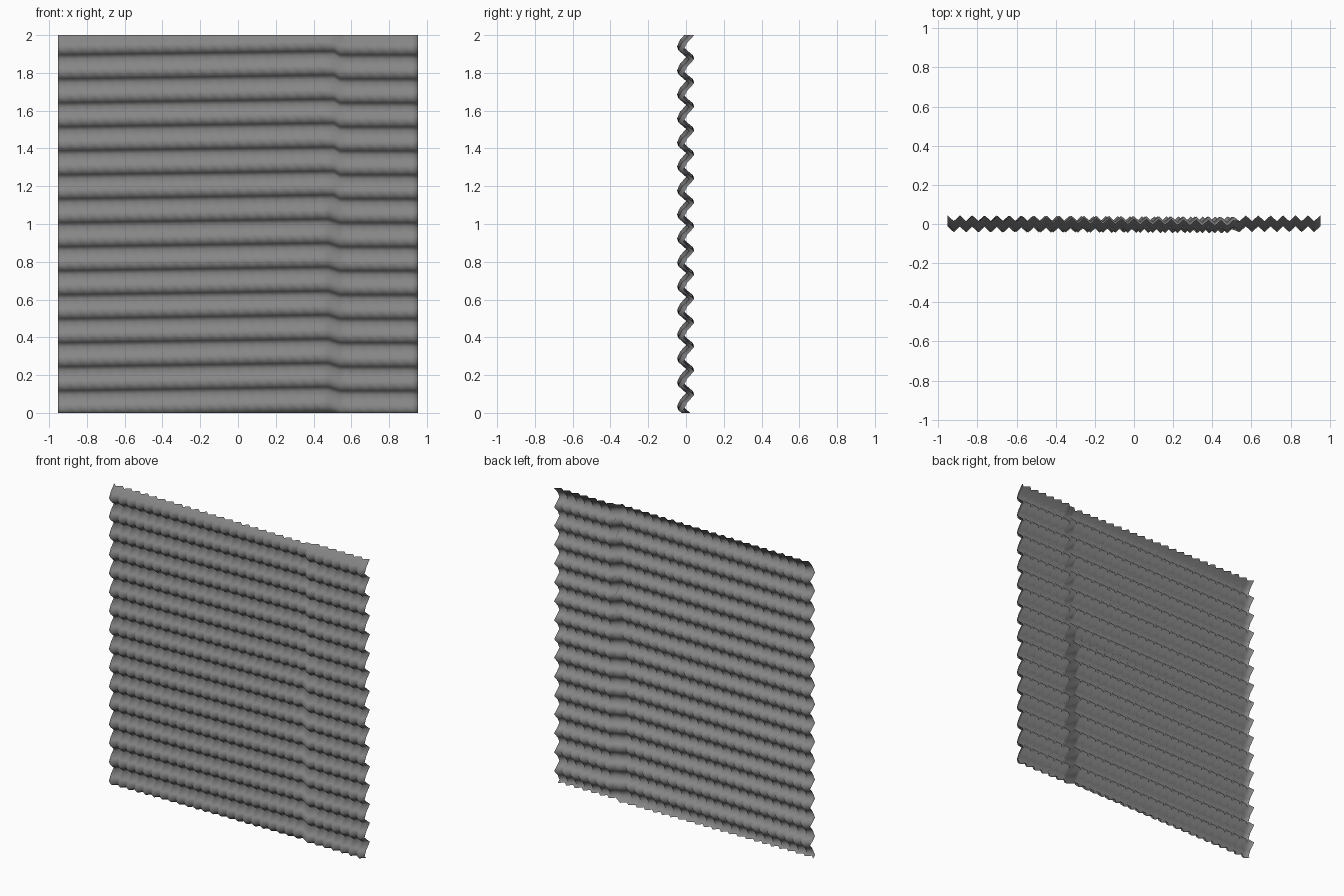
import bpy, bmesh

if "Cube" in bpy.data.objects:
    bpy.data.objects.remove(bpy.data.objects["Cube"])

WIDTH, HEIGHT = 1.905, 2.0
COLS = 30                 # vertical pleats
ROW = 0.127               # pitch of the horizontal courses
SEAM_X, SEAM_Z = 0.52, 1.1
FOLD = WIDTH / COLS / 2

# one course, going down: (fraction of pitch, depth; + is back)
COURSE = [(0, 0.5), (0.34, -0.2), (0.62, -0.5), (0.82, 0.0), (1, 0.5)]


def course_depth(p):
    p %= 1.0
    for (p0, d0), (p1, d1) in zip(COURSE, COURSE[1:]):
        if p <= p1:
            return d0 + (d1 - d0) * (p - p0) / (p1 - p0)


# levels of the fold lines, measured down from the top in pitches
levels = [n + p for n in range(-1, 17) for p, _ in COURSE[:-1]]

# pleated panel: one folded sheet, vertices only on the folds
bm = bmesh.new()
grid = []
for i in range(2 * COLS + 1):
    x = -WIDTH / 2 + i * FOLD
    # left of the seam the pattern drifts slightly, then steps back
    t = (x + WIDTH / 2) / (SEAM_X + WIDTH / 2) if x < SEAM_X else 0.0
    pleat = 0.5 if i % 2 == 0 else -0.5
    column = []
    for level in levels:
        z = min(HEIGHT, max(0.0, HEIGHT + 0.02 * t - level * ROW))
        low = min(1.0, max(0.0, (SEAM_Z + 0.06 - z) / 0.12))
        course = course_depth((HEIGHT + 0.02 * t - z) / ROW)
        y = 0.056 * course + 0.029 * pleat - 0.006 * t + 0.001
        column.append(bm.verts.new((x - FOLD * t * low, y, z)))
    grid.append(column)
for a, b in zip(grid, grid[1:]):
    for j in range(len(levels) - 1):
        bm.faces.new((a[j], a[j + 1], b[j + 1], b[j]))
bmesh.ops.remove_doubles(bm, verts=bm.verts, dist=0.0002)
for f in bm.faces:
    f.smooth = True

mesh = bpy.data.meshes.new("pleated_panel")
bm.to_mesh(mesh)
bm.free()
panel = bpy.data.objects.new("pleated_panel", mesh)
bpy.context.collection.objects.link(panel)

# dark grey
grey = bpy.data.materials.new("dark_grey")
grey.diffuse_color = (0.24, 0.24, 0.24, 1)
grey.use_nodes = True
grey.node_tree.nodes["Principled BSDF"].inputs["Base Color"].default_value = grey.diffuse_color
mesh.materials.append(grey)
